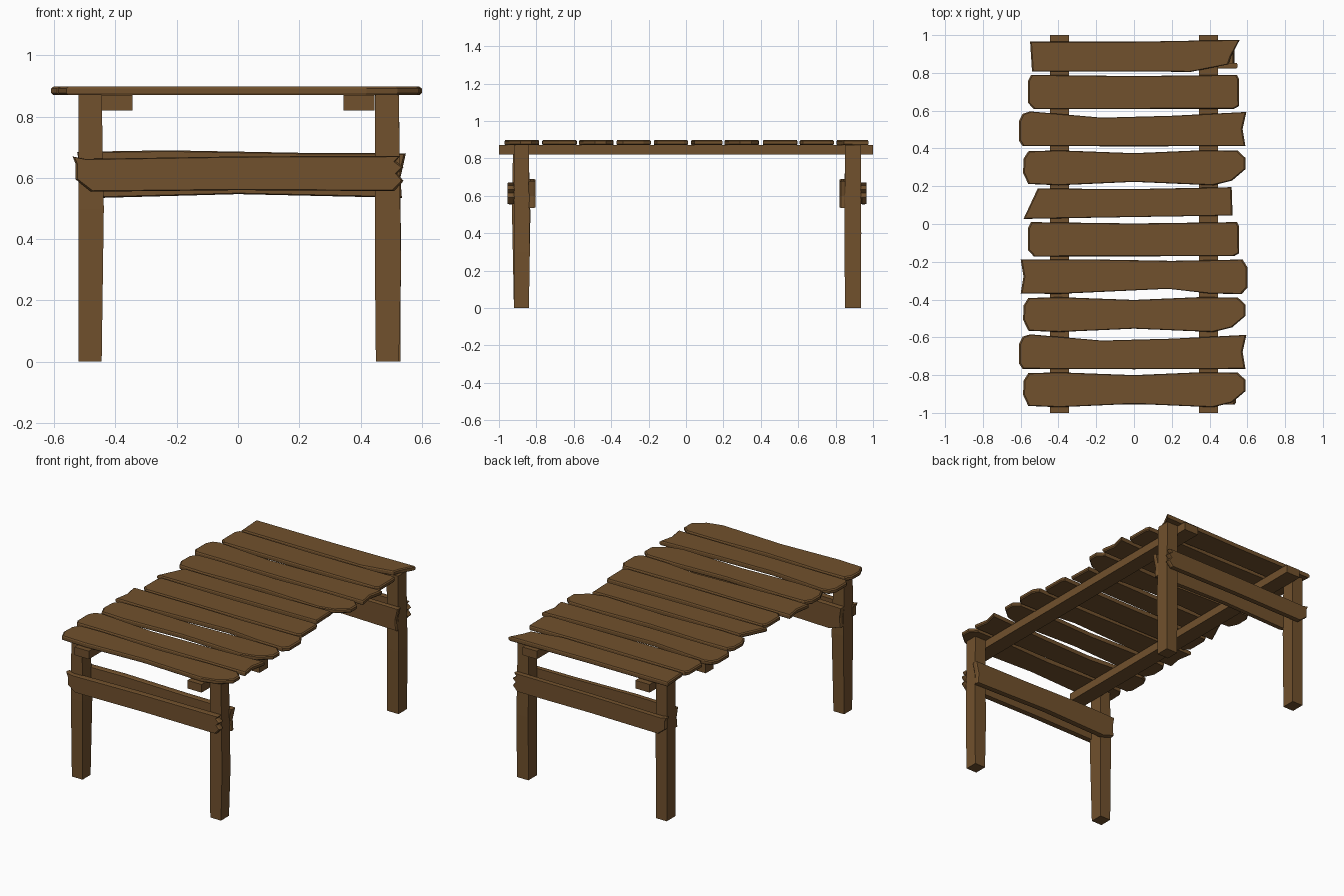
import bpy, bmesh

wood = bpy.data.materials.new("brown wood")
wood.diffuse_color = (0.165, 0.082, 0.026, 1)


def loft(name, rings):
    """Closed solid through a stack of rings with equal point counts."""
    bm = bmesh.new()
    vs = [[bm.verts.new(p) for p in r] for r in rings]
    n = len(vs[0])
    for a, b in zip(vs, vs[1:]):
        for i in range(n):
            j = (i + 1) % n
            bm.faces.new((a[i], a[j], b[j], b[i]))
    bm.faces.new(vs[0][::-1])
    bm.faces.new(vs[-1])
    bmesh.ops.recalc_face_normals(bm, faces=bm.faces[:])
    me = bpy.data.meshes.new(name)
    bm.to_mesh(me)
    bm.free()
    me.materials.append(wood)
    ob = bpy.data.objects.new(name, me)
    bpy.context.collection.objects.link(ob)
    return ob


def rect(x0, x1, y0, y1, z):
    return [(x0, y0, z), (x1, y0, z), (x1, y1, z), (x0, y1, z)]


def top_plank(name, outline, y):
    # worn edges: both faces slightly smaller than the middle
    def ring(s, z):
        return [(u * (1 - s / 3), y + v * (1 - s), z) for u, v in outline]
    loft(name, [ring(0.03, 0.871), ring(0, 0.877), ring(0, 0.892), ring(0.04, 0.898)])


def rail(name, outline, y0, y1):
    def ring(s, y):
        return [(u * (1 - s / 4), y, 0.615 + (v - 0.615) * (1 - s)) for u, v in outline]
    d = (y1 - y0) * 0.25
    loft(name, [ring(0.05, y0), ring(0, y0 + d), ring(0, y1 - d), ring(0.03, y1)])


# Plank outlines around their own centre
wavy = [(-.585, .045), (-.56, .085), (-.4, .09), (0, .075), (.35, .09), (.55, .088), (.59, .05), (.59, -.01),
        (.52, -.07), (.42, -.095), (0, -.077), (-.4, -.095), (-.56, -.088), (-.587, -.03)]
notched = [(-.61, .04), (-.59, .08), (-.55, .093), (-.17, .06), (.2, .07), (.595, .09), (.575, .0),
           (.59, -.09), (0, -.092), (-.59, -.09), (-.61, -.06)]
bowed = [(-.6, .09), (-.585, 0), (-.6, -.09), (-.4, -.092), (.18, -.065), (.4, -.09), (.57, -.093), (.6, -.06),
         (.6, .05), (.575, .09), (.2, .083), (-.2, .09)]
straight = [(-.545, .09), (-.56, .06), (-.56, -.06), (-.53, -.092), (.53, -.09), (.557, -.075), (.555, .07),
            (.545, .09), (0, .083)]
slanted = [(-.585, -.083), (-.51, .078), (0, .075), (.517, .085), (.522, -.065), (0, -.073)]
broken = [(-.55, .075), (0, .075), (.56, .085), (.515, .0), (.5, -.045), (.3, -.085), (0, -.082), (-.54, -.082)]

# Table top, front to back
order = [wavy, notched, wavy, bowed, straight, slanted, wavy, notched, straight, broken]
ys = [-.875, -.677, -.477, -.278, -.08, .11, .3, .503, .7, .89]
for i, (o, y) in enumerate(zip(order, ys)):
    top_plank(f"top_plank_{i + 1}", o, y)

# Long beams under the top
for side, a, b in (("left", -.445, -.345), ("right", .345, .445)):
    loft(side + "_beam", [rect(a, b, -1, 1, .82), rect(a, b, -1, 1, .871)])

# Legs, slightly warped
loft("front_left_leg", [rect(-.52, -.445, -.92, -.84, 0), rect(-.52, -.438, -.93, -.832, .5),
                        rect(-.52, -.445, -.925, -.842, .872)])
loft("front_right_leg", [rect(.45, .525, -.92, -.84, 0), rect(.447, .532, -.92, -.835, .3),
                         rect(.448, .525, -.92, -.84, .872)])
loft("back_left_leg", [rect(-.52, -.445, .85, .935, 0), rect(-.52, -.442, .847, .935, .5),
                       rect(-.52, -.445, .85, .935, .872)])
loft("back_right_leg", [rect(.45, .53, .85, .935, 0), rect(.45, .532, .847, .937, .4),
                        rect(.447, .525, .85, .935, .872)])

# Cross rails, a pair clamping each pair of legs
outer = [(-.54, .67), (-.5, .662), (0, .67), (.53, .672), (.515, .655), (.54, .635), (.52, .615), (.54, .59),
         (.51, .557), (0, .56), (-.48, .555), (-.53, .595), (-.53, .645)]
inner = [(-.525, .685), (-.23, .69), (.2, .682), (.548, .68), (.53, .6), (.535, .535), (0, .547), (-.44, .535),
         (-.52, .56), (-.515, .62)]
rail("front_outer_rail", outer, -.955, -.918)
rail("front_inner_rail", inner, -.842, -.805)
rail("back_inner_rail", inner, .822, .852)
rail("back_outer_rail", outer, .933, .966)
